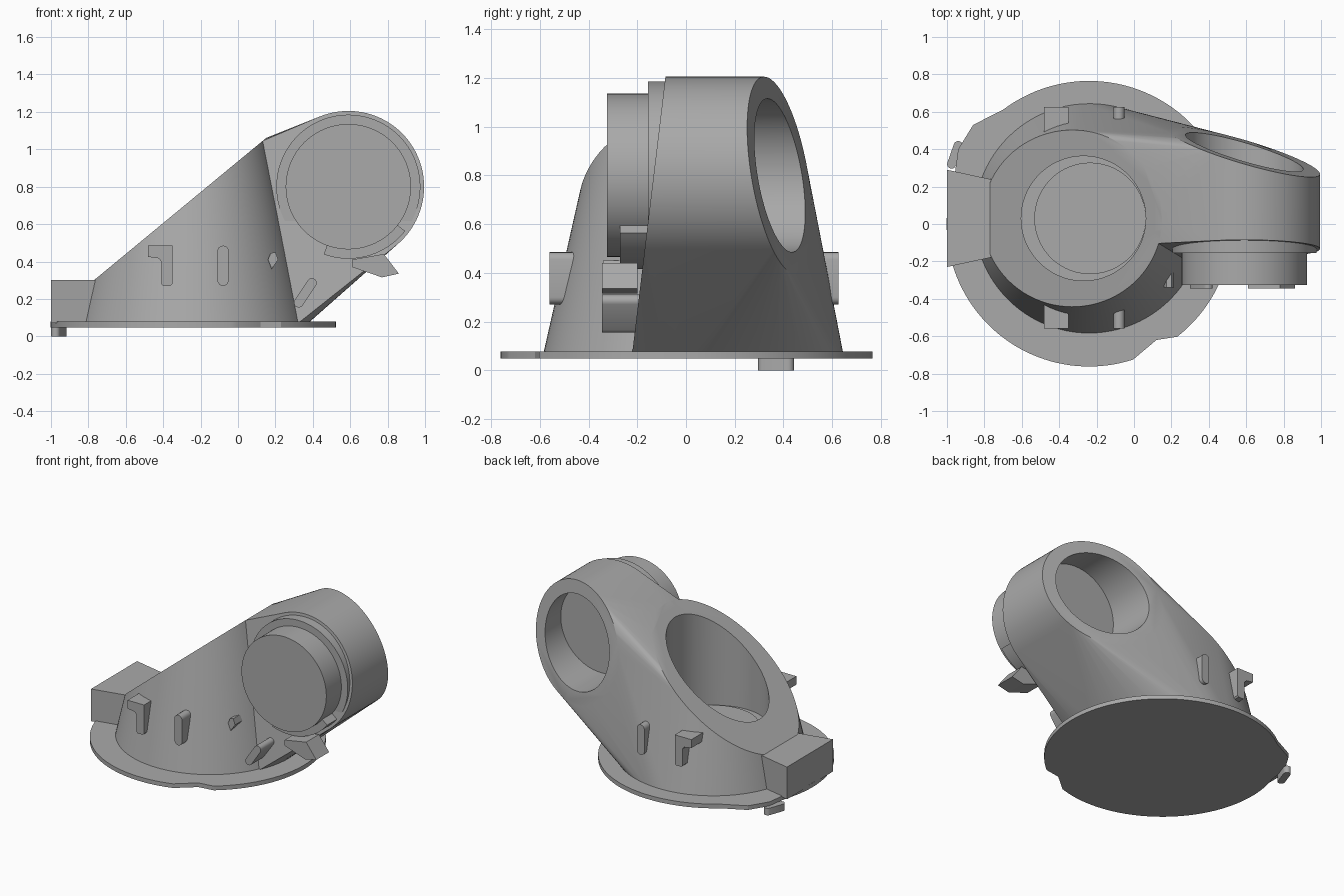
import bpy, bmesh, math
from mathutils import Vector

if "Cube" in bpy.data.objects:
    bpy.data.objects.remove(bpy.data.objects["Cube"])

grey = bpy.data.materials.new("plain grey")
grey.use_nodes = True
grey.diffuse_color = (0.4, 0.4, 0.4, 1)
grey.node_tree.nodes["Principled BSDF"].inputs["Base Color"].default_value = (0.4, 0.4, 0.4, 1)

CONE = Vector((-0.24, 0.03, 0))      # axis of the conical body
RING = (0.59, 0.8)                   # x, z of the arm's cross axis


def finish(name, bm):
    bmesh.ops.recalc_face_normals(bm, faces=bm.faces)
    mesh = bpy.data.meshes.new(name)
    bm.to_mesh(mesh)
    bm.free()
    mesh.materials.append(grey)
    ob = bpy.data.objects.new(name, mesh)
    bpy.context.collection.objects.link(ob)
    return ob


def smooth(ob):
    bpy.ops.object.select_all(action='DESELECT')
    ob.select_set(True)
    bpy.context.view_layer.objects.active = ob
    bpy.ops.object.shade_smooth_by_angle(angle=math.radians(25))


def arc(cx, cy, r, start=0, end=360, n=96):
    full = end - start == 360
    steps = [math.radians(start + (end - start) * i / (n if full else n - 1)) for i in range(n)]
    return [(cx + r * math.cos(a), cy + r * math.sin(a)) for a in steps]


def pill(a, b, r):
    turn = math.degrees(math.atan2(b[1] - a[1], b[0] - a[0]))
    return arc(*b, r, turn - 90, turn + 90, 9) + arc(*a, r, turn + 90, turn + 270, 9)


def prism(name, outline, axis, lo, hi):
    """Extrude an outline along y (points are x, z) or z (points are x, y)."""
    bm = bmesh.new()
    ends = []
    for d in (lo, hi):
        ends.append([bm.verts.new((p, d, q) if axis == 'y' else (p, q, d)) for p, q in outline])
    n = len(outline)
    for ring in ends:
        bm.faces.new(ring)
    for i in range(n):
        j = (i + 1) % n
        bm.faces.new((ends[0][i], ends[0][j], ends[1][j], ends[1][i]))
    ob = finish(name, bm)
    smooth(ob)
    return ob


def slice_off(bm, point, normal):
    """Remove everything on the normal's side and cap the cut."""
    geom = bm.verts[:] + bm.edges[:] + bm.faces[:]
    cut = bmesh.ops.bisect_plane(bm, geom=geom, plane_co=point, plane_no=normal, clear_outer=True)
    edges = [e for e in cut["geom_cut"] if isinstance(e, bmesh.types.BMEdge)]
    bmesh.ops.contextual_create(bm, geom=edges)


def boolean(ob, tool, operation):
    mod = ob.modifiers.new("cut", 'BOOLEAN')
    mod.operation, mod.solver, mod.object = operation, 'EXACT', tool
    bpy.context.view_layer.update()
    mesh = bpy.data.meshes.new_from_object(ob.evaluated_get(bpy.context.evaluated_depsgraph_get()))
    ob.modifiers.clear()
    ob.data = mesh
    bpy.data.objects.remove(tool)


def sloped_cone():
    bm = bmesh.new()
    bmesh.ops.create_cone(bm, cap_ends=True, segments=96, radius1=0.615, radius2=0.36, depth=1.13)
    bmesh.ops.translate(bm, verts=bm.verts, vec=CONE + Vector((0, 0, 0.635)))
    slice_off(bm, (-0.77, 0, 0.3), (-0.826, 0, 1))
    return bm


# Conical body, cut by the sloping top
body = finish("body", sloped_cone())

# Arm: hull from the rear part of the cone to the cross ring
arm = sloped_cone()
slice_off(arm, (0, -0.085, 1.2), (0, -1, 0.12))
spots = [v.co.copy() for v in arm.verts]
arm.free()
for x, z in arc(*RING, 0.405):
    spots.append(Vector((x, -0.085 + 0.12 * (z - 1.2), z)))
    spots.append(Vector((x, 0.684 - 0.29 * x - 0.16 * z, z)))
arm = bmesh.new()
for co in spots:
    arm.verts.new(co)
bmesh.ops.remove_doubles(arm, verts=arm.verts, dist=0.0005)
hull = bmesh.ops.convex_hull(arm, input=arm.verts)
loose = set(hull["geom_interior"]) | set(hull["geom_unused"])
bmesh.ops.delete(arm, geom=[g for g in loose if isinstance(g, bmesh.types.BMVert)], context='VERTS')
bmesh.ops.dissolve_limit(arm, angle_limit=0.005, verts=arm.verts, edges=arm.edges)
boolean(body, finish("arm", arm), 'UNION')

# Bores in the sloping top and in the rear of the arm
boolean(body, prism("top_bore", arc(-0.27, 0.03, 0.333), 'z', 0.29, 1.6), 'DIFFERENCE')
boolean(body, prism("rear_bore", arc(*RING, 0.315), 'y', 0.12, 0.9), 'DIFFERENCE')
smooth(body)
prism("bore_floor_disc", arc(-0.235, 0.03, 0.298), 'z', 0.28, 0.3)

# Base flange with an ear and a notch
rim = arc(-0.24, 0, 0.765, -52, 127, 60) + [(-0.86, 0.53), (-0.94, 0.4)]
rim += arc(-0.24, 0, 0.762, 161, 288, 50) + [(0.12, -0.62)]
prism("base_flange", rim, 'z', 0.048, 0.078)
prism("flange_tab", pill((-0.975, 0.32), (-0.94, 0.42), 0.024), 'z', 0, 0.05)

# Side box at the low end
prism("end_box", [(-1, -0.23), (-0.7, -0.165), (-0.7, 0.225), (-1, 0.29)], 'z', 0.07, 0.3)

# Stepped round boss on the front of the arm
prism("boss_collar", arc(*RING, 0.385), 'y', -0.155, 0)
prism("boss_drum", arc(*RING, 0.335), 'y', -0.325, -0.1)
guard = arc(*RING, 0.385, 250, 322, 24) + arc(*RING, 0.325, 322, 250, 24)
prism("boss_guard", guard, 'y', -0.27, -0.14)

# Lugs below the boss
prism("boss_lug", [(0.61, 0.41), (0.61, 0.37), (0.77, 0.315), (0.86, 0.335), (0.78, 0.44)],
      'y', -0.345, -0.2)
prism("arm_lug", pill((0.325, 0.18), (0.395, 0.285), 0.026), 'y', -0.345, -0.15)
prism("small_lug", [(0.16, 0.41), (0.18, 0.36), (0.215, 0.41), (0.2, 0.45), (0.175, 0.445)],
      'y', -0.34, -0.17)

# Hook and bar clips on both sides of the cone
hook = [(-0.48, 0.485), (-0.35, 0.485), (-0.35, 0.28), (-0.36, 0.27), (-0.4, 0.27),
        (-0.41, 0.28), (-0.41, 0.4), (-0.425, 0.417), (-0.48, 0.425)]
for side, sign in (("front", -1), ("rear", 1)):
    near, far = 0.033 + sign * 0.44, 0.033 + sign * 0.593
    prism(side + "_hook_clip", hook, 'y', near, far)
    prism(side + "_bar_clip", pill((-0.08, 0.3), (-0.08, 0.455), 0.03), 'y', near, far)
